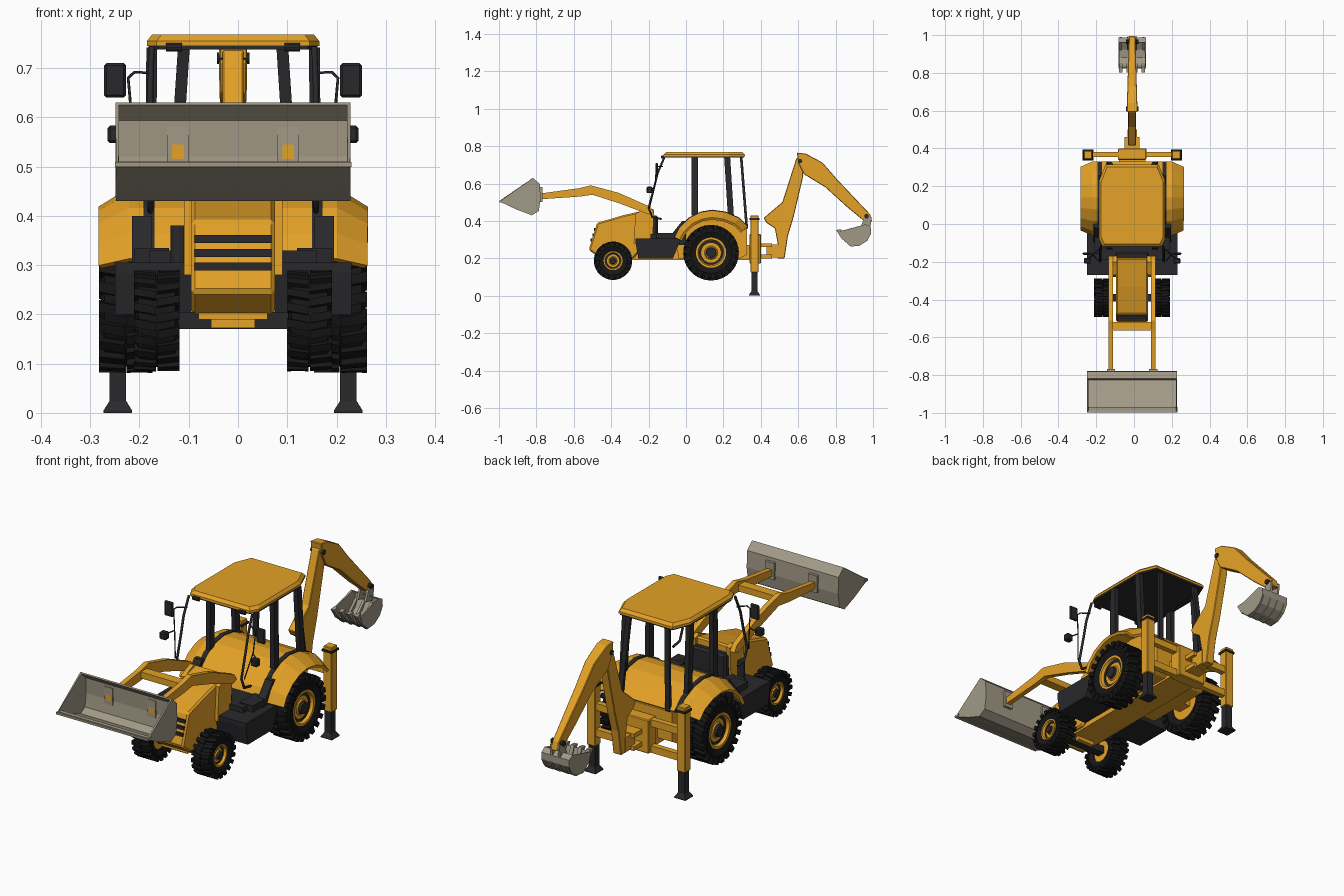
import bpy, bmesh
from math import sin, cos, pi
from mathutils import Vector, Matrix

if "Cube" in bpy.data.objects:
    bpy.data.objects.remove(bpy.data.objects["Cube"])

OX = -0.01  # the machine sits slightly left of the origin


def material(name, rgb):
    m = bpy.data.materials.new(name)
    m.diffuse_color = (*rgb, 1)
    m.use_nodes = True
    m.node_tree.nodes["Principled BSDF"].inputs["Base Color"].default_value = m.diffuse_color
    return m


YELLOW = material("yellow_paint", (0.78, 0.36, 0.02))
DARK = material("dark_plastic", (0.022, 0.022, 0.025))
RUBBER = material("rubber", (0.008, 0.008, 0.008))
STEEL = material("worn_steel", (0.36, 0.32, 0.24))


def make(name, verts, faces, mat, thick=0, bevel=0):
    bm = bmesh.new()
    vs = [bm.verts.new(v) for v in verts]
    for f in faces:
        bm.faces.new([vs[i] for i in f])
    bmesh.ops.remove_doubles(bm, verts=bm.verts, dist=1e-5)
    bmesh.ops.recalc_face_normals(bm, faces=bm.faces)
    me = bpy.data.meshes.new(name)
    bm.to_mesh(me)
    bm.free()
    me.materials.append(mat)
    ob = bpy.data.objects.new(name, me)
    ob.location.x = OX
    bpy.context.collection.objects.link(ob)
    if thick:
        mod = ob.modifiers.new("thickness", 'SOLIDIFY')
        mod.thickness, mod.offset = thick, 0
    if bevel:
        mod = ob.modifiers.new("bevel", 'BEVEL')
        mod.width, mod.segments = bevel, 1
    return ob


def loft(name, rings, mat, closed=False, caps=False, thick=0, bevel=0):
    n = len(rings[0])
    faces = [(r * n + i, r * n + (i + 1) % n, (r + 1) * n + (i + 1) % n, (r + 1) * n + i)
             for r in range(len(rings) - 1) for i in range(n if closed else n - 1)]
    if caps:
        faces += [tuple(range(n)), tuple(range((len(rings) - 1) * n, len(rings) * n))]
    return make(name, [p for r in rings for p in r], faces, mat, thick, bevel)


def prism(name, pts, x0, x1, mat, bevel=0):
    """Side (y, z) outline extruded along x."""
    return loft(name, [[(x, y, z) for y, z in pts] for x in (x0, x1)], mat, True, True, 0, bevel)


def box(name, x, y, z, mat, bevel=0):
    return prism(name, [(y[0], z[0]), (y[1], z[0]), (y[1], z[1]), (y[0], z[1])], x[0], x[1], mat, bevel)


def lathe(name, prof, c, mat, n=28, closed=False):
    """(x, radius) profile turned about an x-parallel axis through c."""
    rings = [[(c[0] + x, c[1] + r * cos(2 * pi * i / n), c[2] + r * sin(2 * pi * i / n))
              for i in range(n)] for x, r in prof]
    if closed:
        rings.append(rings[0])
    return loft(name, rings, mat, True)


def bar(name, a, b, sx, sy, mat):
    """Slanted post with horizontal ends of size sx by sy."""
    return loft(name, [[(p[0] + i * sx / 2, p[1] + j * sy / 2, p[2])
                        for i, j in ((-1, -1), (1, -1), (1, 1), (-1, 1))] for p in (a, b)], mat, True, True)


def tube(name, pts, r, mat):
    cu = bpy.data.curves.new(name, 'CURVE')
    cu.dimensions, cu.bevel_depth, cu.bevel_resolution, cu.use_fill_caps = '3D', r, 1, True
    sp = cu.splines.new('POLY')
    sp.points.add(len(pts) - 1)
    for p, q in zip(sp.points, pts):
        p.co = (*q, 1)
    cu.materials.append(mat)
    ob = bpy.data.objects.new(name, cu)
    ob.location.x = OX
    bpy.context.collection.objects.link(ob)


def scoop(name, prof, hw, mat, thick):
    """Open bucket: bent sheet with two end plates."""
    n = len(prof)
    faces = [(i, i + 1, n + i + 1, n + i) for i in range(n - 1)] + [tuple(range(n)), tuple(range(n, 2 * n))]
    return make(name, [(x, y, z) for x in (-hw, hw) for y, z in prof], faces, mat, thick)


def wheel(name, s, x, y, z, R, w, rim, lugs):
    c, h = (s * x, y, z), w / 2
    lathe(name + "_tyre", [(-.75 * h, rim), (-.95 * h, .75 * R), (-.8 * h, .92 * R), (.8 * h, .92 * R),
                           (.95 * h, .75 * R), (.75 * h, rim)], c, RUBBER, 32, True)
    lathe(name + "_rim", [(s * a * h, r * rim) for a, r in
                          ((-.7, 0), (-.7, 1.01), (.8, 1.01), (.8, .88), (.5, .8), (.5, .45), (.6, .4), (.6, 0))],
          c, YELLOW)
    lathe(name + "_rim_ring", [(s * a * h, r * rim) for a, r in ((.4, .8), (.56, .8), (.56, .66), (.4, .66))],
          c, DARK, 28, True)
    lathe(name + "_hub", [(s * .3 * h, 0), (s * .3 * h, .38 * rim), (s * .85 * h, .34 * rim), (s * .85 * h, 0)],
          c, DARK, 12)
    # staggered tread blocks
    verts, faces = [], []
    for k in range(lugs * 2):
        row, a, t = (-1, 1)[k % 2], pi * k / lugs, R * 1.6 / lugs
        rot = Matrix.Rotation(a, 3, 'X')
        b = len(verts)
        for r in (.80 * R, R):
            for u, v in ((0.03, -1), (1, -1), (1, 1), (0.03, 1)):
                verts.append(Vector(c) + rot @ Vector((row * u * h, v * t + (u - .5) * t, r)))
        faces += [tuple(b + i for i in f) for f in ((0, 1, 2, 3), (4, 5, 6, 7), (0, 1, 5, 4),
                                                    (1, 2, 6, 5), (2, 3, 7, 6), (3, 0, 4, 7))]
    make(name + "_tread", verts, faces, RUBBER)


# chassis, axles and engine hood
box("chassis", (-.07, .07), (-.46, .35), (.19, .27), YELLOW)
box("front_axle", (-.13, .13), (-.41, -.37), (.17, .205), DARK)
box("front_axle_mount", (-.045, .045), (-.43, -.35), (.172, .23), YELLOW)
box("rear_axle", (-.19, .19), (.10, .17), (.2, .26), YELLOW)
hood = [(-.52, .245), (-.475, .39), (-.33, .432), (-.18, .465), (-.18, .32), (-.28, .2), (-.46, .2)]
prism("hood", hood, -.085, .085, YELLOW, .008)
for i, z in enumerate((.297, .325, .353)):
    y = -.52 + (z - .245) * .31
    box(f"grille_slat_{i}", (-.078, .078), (y - .006, y + .03), (z - .008, z + .008), DARK)
lathe("exhaust", [(-.05, 0), (-.05, .017), (.05, .017), (.05, 0)], (0, 0, 0), DARK, 12)
ex = bpy.data.objects["exhaust"]
ex.rotation_euler.y, ex.location = pi / 2, (-.12, -.24, .33)

# cab floor, rear body and full-width arched fender
arch = [(-.055, .31), (-.03, .36), (.02, .41), (.08, .44), (.14, .45), (.21, .44), (.28, .41), (.325, .365)]
low = [(.134 + (y - .134) * .86, .23 + (z - .23) * .83) for y, z in arch]
box("cab_floor", (-.17, .17), (-.19, 0), (.27, .33), DARK)
box("dashboard", (-.09, .09), (-.19, -.15), (.32, .43), DARK, .01)
prism("rear_body", [(y, z - .006) for y, z in arch] + [(.325, .22), (.29, .2), (-.04, .2)], -.145, .145, YELLOW)
loft("fenders", [[(x, y, z) for y, z in p] for x, p in ((-.27, low), (-.21, arch), (.21, arch), (.27, low))],
     YELLOW, thick=.014)

# cab roof with tapered rim
roof = [(-.155, -.12), (.155, -.12), (.175, -.08), (.175, .23), (.14, .315), (-.14, .315), (-.175, .23), (-.175, -.08)]
loft("roof", [[(x * k, .1 + (y - .1) * k, z) for x, y in roof] for k, z in ((1, .745), (1, .755), (.94, .768))],
     YELLOW, True, True)
loft("roof_lining", [[(x * .98, .1 + (y - .1) * .98, z) for x, y in roof] for z in (.738, .746)], DARK, True, True)

for side, s in (("left", -1), ("right", 1)):
    wheel(side + "_front_wheel", s, .155, -.39, .187, .102, .092, .05, 19)
    wheel(side + "_rear_wheel", s, .218, .134, .23, .148, .108, .08, 22)

    # cab frame
    bar(side + "_middle_pillar", (s * .168, .047, .43), (s * .165, .047, .742), .022, .034, DARK)
    bar(side + "_rear_pillar", (s * .168, .24, .425), (s * .165, .22, .742), .022, .032, DARK)
    bar(side + "_back_window_pillar", (s * .125, .325, .36), (s * .1, .295, .742), .024, .014, DARK)
    tube(side + "_front_pillar", [(s * .165, -.115, .742), (s * .168, -.15, .66), (s * .168, -.17, .58),
                                  (s * .168, -.2, .47), (s * .168, -.18, .42), (s * .168, -.13, .41)], .006, DARK)
    loft(side + "_fender_trim", [[(s * x, y, z + .004) for y, z in arch] for x in (.16, .182)], DARK, thick=.012)
    prism(side + "_cab_front_panel", [(-.10, .3), (-.04, .3), (0, .40), (-.02, .40)], s * .165, s * .205, DARK)
    lathe(side + "_roof_light", [(-.016, 0), (-.016, .009), (.016, .009), (.016, 0)], (s * .12, -.125, .742), DARK, 10)

    # mirror and work lamp on a bent rod
    tube(side + "_mirror_rod", [(s * .165, -.125, .69), (s * .2, -.155, .692), (s * .213, -.16, .68),
                                (s * .205, -.165, .59), (s * .18, -.195, .47)], .003, DARK)
    box(side + "_mirror", (s * .217, s * .262), (-.163, -.15), (.64, .71), DARK, .005)
    tube(side + "_lamp_rod", [(s * .205, -.165, .585), (s * .24, -.185, .565)], .003, DARK)
    box(side + "_work_lamp", (s * .22, s * .255), (-.21, -.18), (.548, .583), DARK, .005)

    # side step and tank
    prism(side + "_step_tank", [(-.255, .2), (-.07, .2), (-.03, .295), (-.05, .305), (-.27, .305), (-.27, .285)],
          s * .085, s * .24, DARK)
    box(side + "_upper_step", (s * .13, s * .2), (-.16, -.05), (.3, .335), DARK)

    # loader arm and its tower
    prism(side + "_loader_tower", [(-.28, .28), (-.18, .28), (-.17, .46), (-.2, .47), (-.27, .44)],
          s * .08, s * .1, YELLOW)
    prism(side + "_loader_arm", [(-.17, .445), (-.19, .475), (-.36, .55), (-.51, .59), (-.57, .575), (-.79, .545),
                                 (-.79, .515), (-.57, .53), (-.50, .54), (-.36, .495), (-.2, .435)],
          s * .1, s * .124, YELLOW)

    # stabiliser leg
    box(side + "_stabiliser_post", (s * .212, s * .256), (.345, .388), (.125, .43), YELLOW, .003)
    box(side + "_stabiliser_leg", (s * .217, s * .251), (.349, .383), (.015, .2), DARK)
    box(side + "_stabiliser_cap", (s * .208, s * .26), (.34, .393), (.405, .415), DARK)
    loft(side + "_stabiliser_foot", [[(s * .234 + i * a, .366 + j * a, z) for i, j in
                                      ((-1, -1), (1, -1), (1, 1), (-1, 1))]
                                     for a, z in ((.029, 0), (.029, .005), (.017, .024))], DARK, True, True)

# loader crossbar and front bucket
box("loader_crossbar", (-.11, .11), (-.565, -.52), (.54, .57), YELLOW)
scoop("front_bucket", [(-.994, .507), (-.9, .462), (-.825, .434), (-.79, .455), (-.781, .52), (-.785, .595),
                       (-.82, .628)], .235, STEEL, .01)
box("bucket_cutting_edge", (-.24, .24), (-.998, -.97), (.499, .509), STEEL)
for i, x in enumerate((-.112, .112)):
    box(f"bucket_bracket_{i}", (x - .022, x + .022), (-.79, -.768), (.5, .58), STEEL)

# backhoe frame and swing bracket
for part, z in (("upper", (.295, .328)), ("lower", (.172, .205))):
    box(f"backhoe_{part}_rail", (-.22, .22), (.355, .382), z, YELLOW)
box("backhoe_frame_plate", (-.075, .075), (.34, .4), (.172, .33), YELLOW, .004)
for i, z in enumerate((.2, .26)):
    box(f"swing_plate_{i}", (-.04, .04), (.39, .46), (z, z + .02), YELLOW)
box("swing_pin", (-.025, .025), (.43, .5), (.205, .275), YELLOW)

# boom and stick
prism("boom", [(.49, .2), (.527, .2), (.545, .32), (.575, .42), (.627, .64), (.62, .74), (.59, .735), (.515, .5),
               (.455, .45), (.415, .415), (.43, .39), (.475, .36), (.492, .27)], -.021, .021, YELLOW, .003)
stick = [(.593, .765), (.64, .76), (.73, .712), (.81, .62), (.985, .435), (.996, .395), (.945, .405), (.86, .475),
         (.745, .58), (.63, .65), (.6, .71)]
loft("stick", [[(s * (.029 - .012 * (y - .59) / .4), y, z) for y, z in stick] for s in (-1, 1)],
     YELLOW, True, True, 0, .003)
for i, (y, z) in enumerate(((.61, .72), (.965, .425))):
    lathe(f"stick_pin_{i}", [(-.033, 0), (-.033, .012), (.033, .012), (.033, 0)], (0, y, z), DARK, 10)

# digging bucket with hanger lugs, ribs and teeth
scoop("digging_bucket", [(.825, .345), (.84, .305), (.88, .271), (.925, .275), (.965, .3), (.985, .335), (.985, .365),
                         (.96, .38)], .07, STEEL, .008)
for i, x in enumerate((-.02, .02)):
    prism(f"bucket_hanger_{i}", [(.93, .36), (.985, .35), (.992, .42), (.955, .42)], x - .005, x + .005, STEEL)
for i, x in enumerate((-.06, -.02, .02, .06)):
    prism(f"bucket_tooth_{i}", [(.802, .352), (.83, .355), (.852, .305), (.835, .3)], x - .009, x + .009, STEEL)
    prism(f"bucket_rib_{i}", [(.84, .298), (.88, .263), (.927, .267), (.97, .294), (.99, .333), (.98, .34), (.92, .285),
                              (.88, .28)], x - .006, x + .006, STEEL)
